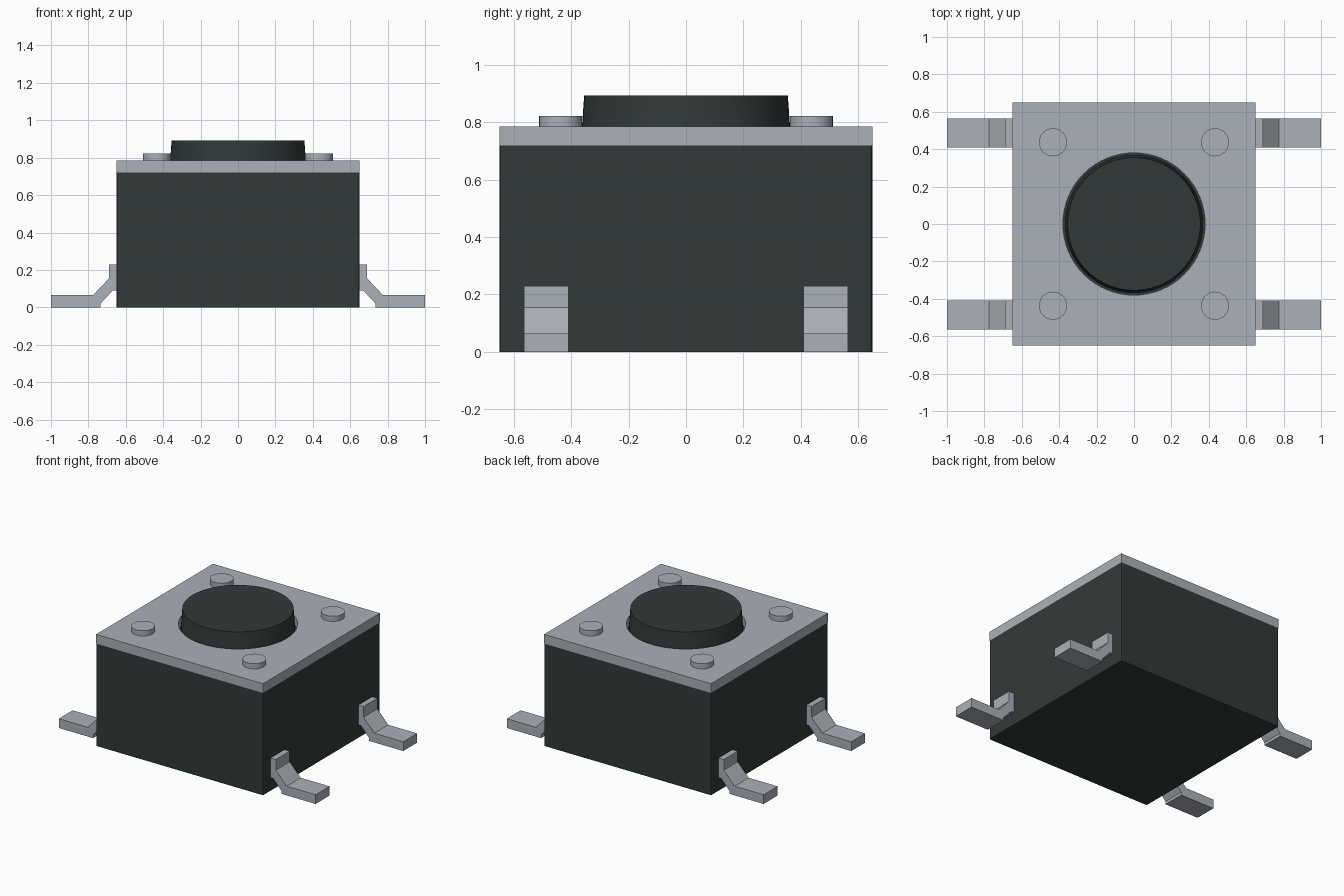
import bpy
import bmesh
from math import cos, sin, pi

if "Cube" in bpy.data.objects:
    bpy.data.objects.remove(bpy.data.objects["Cube"])


def material(name, rgb):
    mat = bpy.data.materials.new(name)
    mat.use_nodes = True
    mat.diffuse_color = (*rgb, 1)
    mat.node_tree.nodes["Principled BSDF"].inputs["Base Color"].default_value = (*rgb, 1)
    return mat


plastic = material("dark plastic", (0.031, 0.042, 0.040))
metal = material("grey metal", (0.41, 0.44, 0.48))


def finish(name, bm, mat, smooth=False):
    bmesh.ops.recalc_face_normals(bm, faces=bm.faces)
    mesh = bpy.data.meshes.new(name)
    bm.to_mesh(mesh)
    bm.free()
    mesh.materials.append(mat)
    obj = bpy.data.objects.new(name, mesh)
    bpy.context.collection.objects.link(obj)
    if smooth:
        bpy.ops.object.select_all(action="DESELECT")
        obj.select_set(True)
        bpy.context.view_layer.objects.active = obj
        bpy.ops.object.shade_smooth_by_angle(angle=pi / 6)
    return obj


def cylinder(name, x, y, bottom, top, r_bottom, r_top, segments, mat):
    bm = bmesh.new()
    bmesh.ops.create_cone(bm, cap_ends=True, segments=segments, radius1=r_bottom,
                          radius2=r_top, depth=top - bottom)
    bmesh.ops.translate(bm, verts=bm.verts, vec=(x, y, (top + bottom) / 2))
    return finish(name, bm, mat, smooth=True)


HALF = 0.65
BODY_TOP = 0.72
PLATE_TOP = 0.785

# Housing with slightly eased vertical corners
bm = bmesh.new()
bmesh.ops.create_cube(bm, size=1)
bmesh.ops.scale(bm, verts=bm.verts, vec=(2 * HALF, 2 * HALF, BODY_TOP))
bmesh.ops.translate(bm, verts=bm.verts, vec=(0, 0, BODY_TOP / 2))
uprights = [e for e in bm.edges if abs(e.verts[0].co.z - e.verts[1].co.z) > 0.1]
bmesh.ops.bevel(bm, geom=uprights, offset=0.01, segments=2, affect="EDGES", profile=0.5)
finish("housing", bm, plastic)

# Square cover plate with a round hole
bm = bmesh.new()
loops = []
SEGMENTS = 64
for i in range(SEGMENTS):
    a = 2 * pi * i / SEGMENTS
    c, s = cos(a), sin(a)
    outer = HALF / max(abs(c), abs(s))
    section = ((0.38, BODY_TOP), (0.38, PLATE_TOP), (outer, PLATE_TOP), (outer, BODY_TOP))
    loops.append([bm.verts.new((r * c, r * s, z)) for r, z in section])
for i in range(SEGMENTS):
    here, after = loops[i - 1], loops[i]
    for j in range(4):
        bm.faces.new((here[j - 1], here[j], after[j], after[j - 1]))
finish("cover_plate", bm, metal, smooth=True)

# Push button, tapering slightly to the top
cylinder("push_button", 0, 0, BODY_TOP - 0.01, 0.893, 0.368, 0.355, 64, plastic)

# Rivets and bent terminals at the four corners
LEG = [(0.64, 0.23), (0.69, 0.23), (0.69, 0.155), (0.775, 0.065), (1, 0.065),
       (1, 0), (0.735, 0), (0.735, 0.02), (0.67, 0.09), (0.64, 0.09)]
for sx, side in ((1, "left"), (-1, "right")):
    for sy, end in ((-1, "front"), (1, "back")):
        cylinder(f"{end}_{side}_rivet", sx * 0.433, sy * 0.437, PLATE_TOP - 0.01, 0.822,
                 0.075, 0.075, 32, metal)
        bm = bmesh.new()
        profile = bm.faces.new([bm.verts.new((sx * x, sy * 0.41, z)) for x, z in LEG])
        sweep = bmesh.ops.extrude_face_region(bm, geom=[profile])
        moved = [v for v in sweep["geom"] if isinstance(v, bmesh.types.BMVert)]
        bmesh.ops.translate(bm, verts=moved, vec=(0, sy * 0.155, 0))
        # Extrusion leaves the starting face in place only when it was kept
        bmesh.ops.holes_fill(bm, edges=[e for e in bm.edges if e.is_boundary], sides=0)
        finish(f"{end}_{side}_terminal", bm, metal)
